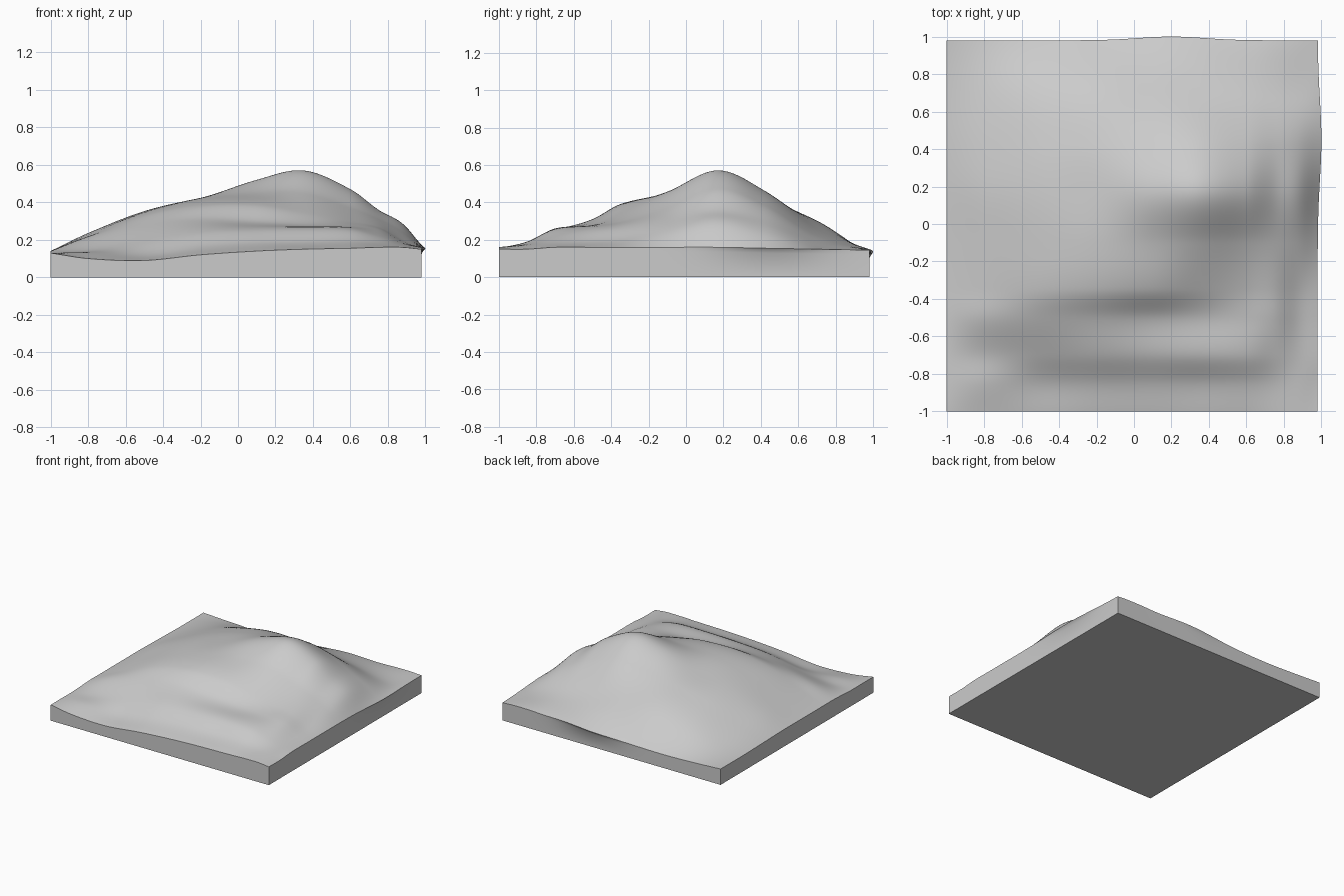
import bpy, bmesh, math

if "Cube" in bpy.data.objects:
    bpy.data.objects.remove(bpy.data.objects["Cube"])

N = 110  # grid resolution

# Survey stations and sampled heights (hundredths), rows run front to back
XS = [-1, -.8, -.5, -.2, .1, .35, .6, .75, .88, .98]
YS = [-1, -.85, -.7, -.5, -.35, -.1, .17, .42, .7, .98]
ROWS = [
    (13, 10, 9, 12, 14, 15, 15.5, 16, 16, 15),
    (13, 13, 12, 16, 18, 18.5, 19, 18, 17, 15),
    (13, 14.5, 19, 24, 25.5, 26, 25.5, 22, 18, 16),
    (14, 21, 28, 31, 29.5, 28, 27.5, 25.5, 19, 16),
    (14, 22, 33, 38.5, 38.5, 34.5, 30, 27, 20, 16),
    (14, 23, 35, 42, 45, 45, 37, 31, 24, 16),
    (14, 23.5, 35, 42, 52, 57, 47, 36, 28.5, 16),
    (13.5, 21, 32, 39, 44, 46, 38.5, 31, 24, 15.5),
    (13, 17, 25, 30, 29, 26, 22, 19, 16.5, 15),
    (13, 12, 11, 11.5, 13, 14.5, 14.5, 15, 15, 14.5),
]


def spline(xs, vs, x):
    """Smooth cubic curve through unevenly spaced samples."""
    def slope(k):
        a, b = max(k - 1, 0), min(k + 1, len(xs) - 1)
        return (vs[b] - vs[a]) / (xs[b] - xs[a])
    i = 0
    while i < len(xs) - 2 and x > xs[i + 1]:
        i += 1
    h = xs[i + 1] - xs[i]
    t = (x - xs[i]) / h
    return ((2*t**3 - 3*t**2 + 1) * vs[i] + (t**3 - 2*t**2 + t) * h * slope(i)
            + (3*t**2 - 2*t**3) * vs[i + 1] + (t**3 - t**2) * h * slope(i + 1))


def bell(v, centre, width):
    return math.exp(-((v - centre) / width) ** 2)


bm = bmesh.new()
coords = [-1 + 1.98 * i / N for i in range(N + 1)]
columns = [[spline(XS, row, x) / 100 for row in ROWS] for x in coords]

# Hill surface, with the right and back rims swelling slightly outward
grid, base = [], {}
for x, column in zip(coords, columns):
    line = []
    for y in coords:
        wx, wy = max(0, (x - .85) / .13) ** 2, max(0, (y - .85) / .13) ** 2
        v = bm.verts.new((x + .02 * wx * bell(y, .45, .3),
                          y + .02 * wy * bell(x, .2, .25),
                          spline(YS, column, y)))
        base[v] = (x, y)
        line.append(v)
    grid.append(line)
for i in range(N):
    for j in range(N):
        bm.faces.new((grid[i][j], grid[i + 1][j], grid[i + 1][j + 1], grid[i][j + 1]))

# Slab sides: tuck in under the rim, then drop to a flat bottom
ring = ([grid[i][0] for i in range(N)] + [grid[N][j] for j in range(N)]
        + [grid[i][N] for i in range(N, 0, -1)] + [grid[0][j] for j in range(N, 0, -1)])
tuck = [bm.verts.new((*base[v], v.co.z - .025)) for v in ring]
foot = [bm.verts.new((*base[v], 0)) for v in ring]
for upper, lower in ((ring, tuck), (tuck, foot)):
    for k in range(len(ring)):
        m = (k + 1) % len(ring)
        bm.faces.new((upper[k], lower[k], lower[m], upper[m]))
bm.faces.new(foot[::-1])
bmesh.ops.recalc_face_normals(bm, faces=bm.faces)

mesh = bpy.data.meshes.new("terrain_hill")
bm.to_mesh(mesh)
bm.free()
hill = bpy.data.objects.new("terrain_hill", mesh)
bpy.context.collection.objects.link(hill)
bpy.context.view_layer.objects.active = hill
hill.select_set(True)
bpy.ops.object.shade_smooth_by_angle(angle=math.radians(40))
